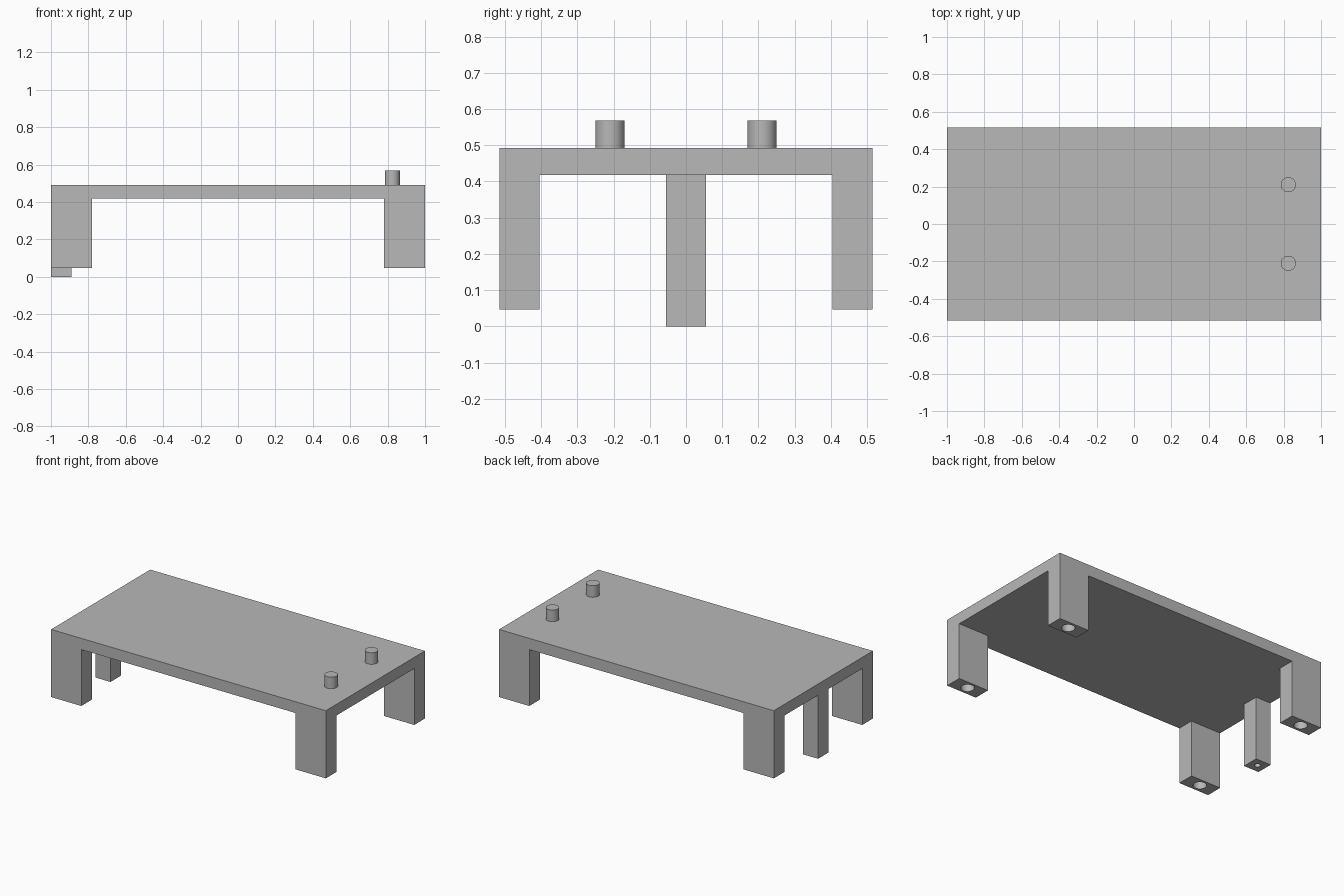
import bpy
import bmesh
import math
from mathutils import Matrix

cube = bpy.data.objects.get("Cube")
if cube:
    bpy.data.objects.remove(cube, do_unlink=True)

PLATE_TOP, PLATE_BOTTOM, LEG_BOTTOM = 0.492, 0.418, 0.047
PEG_TOP = 0.568

# Single plain grey
grey = bpy.data.materials.new("plain_grey")
grey.use_nodes = True
colour = (0.48, 0.48, 0.48, 1)
grey.diffuse_color = colour
grey.node_tree.nodes["Principled BSDF"].inputs["Base Color"].default_value = colour


def make_object(name, bm):
    mesh = bpy.data.meshes.new(name)
    bm.to_mesh(mesh)
    bm.free()
    mesh.materials.append(grey)
    obj = bpy.data.objects.new(name, mesh)
    bpy.context.collection.objects.link(obj)
    return obj


def add_cylinder(bm, x, y, bottom, top, radius):
    bmesh.ops.create_cone(
        bm, cap_ends=True, segments=48, radius1=radius, radius2=radius,
        depth=top - bottom,
        matrix=Matrix.Translation((x, y, (bottom + top) / 2)))


def extrude_down(bm, cells, z):
    # Pull the chosen underside cells down to a new height
    result = bmesh.ops.extrude_face_region(bm, geom=cells)
    for item in result["geom"]:
        if isinstance(item, bmesh.types.BMVert):
            item.co.z = z
    bmesh.ops.delete(bm, geom=cells, context="FACES_ONLY")


# Table body: a plate whose underside cells are pulled down into legs and a post
xs = [-1, -0.89, -0.78, 0.78, 1]
ys = [-0.515, -0.405, -0.055, 0.055, 0.405, 0.515]
bm = bmesh.new()
grid = [[bm.verts.new((x, y, PLATE_TOP)) for y in ys] for x in xs]
for i in range(len(xs) - 1):
    for j in range(len(ys) - 1):
        bm.faces.new((grid[i][j], grid[i + 1][j], grid[i + 1][j + 1], grid[i][j + 1]))
plate = bmesh.ops.extrude_face_region(bm, geom=bm.faces[:])
for item in plate["geom"]:
    if isinstance(item, bmesh.types.BMVert):
        item.co.z = PLATE_BOTTOM
under = [f for f in plate["geom"] if isinstance(f, bmesh.types.BMFace)]
legs, post = [], []
for face in under:
    c = face.calc_center_median()
    if abs(c.x) > 0.78 and abs(c.y) > 0.405:
        legs.append(face)
    elif c.x < -0.89 and abs(c.y) < 0.055:
        post.append(face)
extrude_down(bm, legs, LEG_BOTTOM)
extrude_down(bm, post, 0)
bmesh.ops.recalc_face_normals(bm, faces=bm.faces)
bmesh.ops.dissolve_limit(bm, angle_limit=math.radians(1),
                         verts=bm.verts[:], edges=bm.edges[:])
body = make_object("table_body", bm)

# Blind holes in the feet of the legs and the post
bm = bmesh.new()
for x in (-0.89, 0.89):
    for y in (-0.46, 0.46):
        add_cylinder(bm, x, y, LEG_BOTTOM - 0.03, LEG_BOTTOM + 0.15, 0.04)
add_cylinder(bm, -0.945, 0, -0.03, 0.1, 0.018)
cutter = make_object("hole_cutter", bm)
cutter.hide_render = True
cut = body.modifiers.new("foot_holes", "BOOLEAN")
cut.operation = "DIFFERENCE"
cut.solver = "EXACT"
cut.object = cutter
bpy.context.view_layer.objects.active = body
bpy.ops.object.modifier_apply(modifier=cut.name)
bpy.data.objects.remove(cutter, do_unlink=True)

# Two round pegs on the top
parts = [body]
for side, y in (("right", -0.21), ("left", 0.21)):
    bm = bmesh.new()
    add_cylinder(bm, 0.825, y, PLATE_TOP, PEG_TOP, 0.04)
    parts.append(make_object(side + "_peg", bm))

# Smooth round walls, crisp edges elsewhere
bpy.ops.object.select_all(action="DESELECT")
for obj in parts:
    obj.select_set(True)
bpy.context.view_layer.objects.active = body
bpy.ops.object.shade_smooth_by_angle(angle=math.radians(30))
